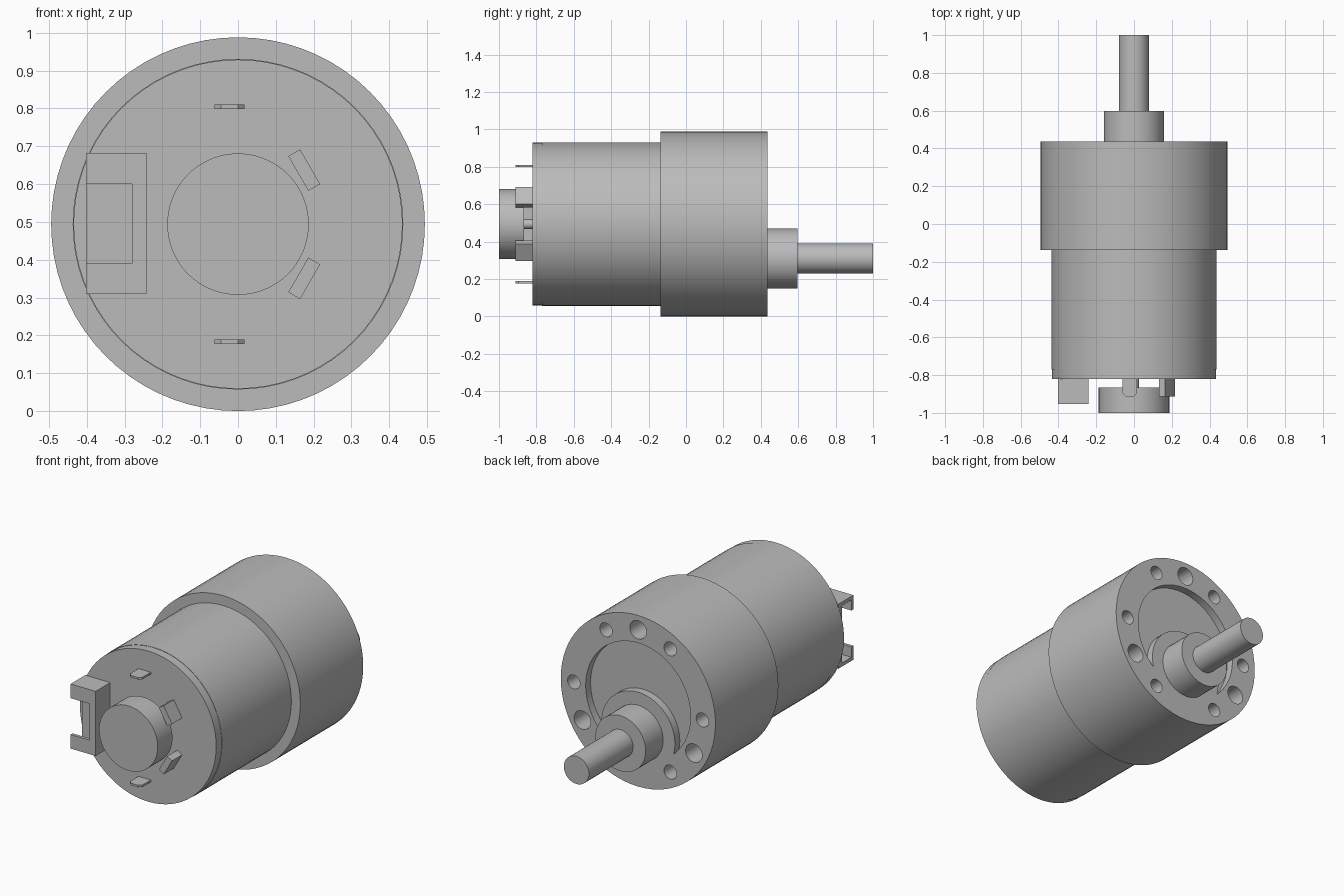
import bpy
import bmesh
from math import sin, cos, radians, atan2, sqrt, tau

old = bpy.data.objects.get("Cube")
if old:
    bpy.data.objects.remove(old, do_unlink=True)

CZ = 0.494        # height of the motor axis
SHAFT_Z = 0.31    # height of the offset output shaft

grey = bpy.data.materials.new("plain_grey")
grey.use_nodes = True
grey.diffuse_color = (0.5, 0.5, 0.5, 1)
bsdf = next(n for n in grey.node_tree.nodes if n.type == 'BSDF_PRINCIPLED')
bsdf.inputs["Base Color"].default_value = (0.5, 0.5, 0.5, 1)
bsdf.inputs["Roughness"].default_value = 0.6


def arc(x, z, r, a0=0.0, a1=tau, n=72, closed=True):
    """Points (x, z) along a circle or arc."""
    steps = n if closed else n - 1
    return [(x + r * cos(a0 + (a1 - a0) * i / steps),
             z + r * sin(a0 + (a1 - a0) * i / steps)) for i in range(n)]


def rect(x0, x1, z0, z1):
    return [(x0, z0), (x1, z0), (x1, z1), (x0, z1)]


def build(name, prisms):
    """One object from several outlines extruded along y."""
    bm = bmesh.new()
    for points, y0, y1 in prisms:
        face = bm.faces.new([bm.verts.new((x, y0, z)) for x, z in points])
        ext = bmesh.ops.extrude_face_region(bm, geom=[face])
        moved = [v for v in ext["geom"] if isinstance(v, bmesh.types.BMVert)]
        bmesh.ops.translate(bm, vec=(0, y1 - y0, 0), verts=moved)
    bmesh.ops.recalc_face_normals(bm, faces=bm.faces)
    mesh = bpy.data.meshes.new(name)
    bm.to_mesh(mesh)
    bm.free()
    mesh.materials.append(grey)
    ob = bpy.data.objects.new(name, mesh)
    bpy.context.collection.objects.link(ob)
    return ob


def activate(ob):
    bpy.ops.object.select_all(action='DESELECT')
    ob.select_set(True)
    bpy.context.view_layer.objects.active = ob


def smooth(ob):
    activate(ob)
    bpy.ops.object.shade_smooth_by_angle(angle=radians(30))


def cut(ob, prisms):
    """Subtract extruded outlines from an object."""
    for prism in prisms:
        cutter = build("cutter", [prism])
        cutter.hide_render = True
        activate(ob)
        mod = ob.modifiers.new("cut", 'BOOLEAN')
        mod.operation = 'DIFFERENCE'
        mod.solver = 'EXACT'
        mod.object = cutter
        bpy.ops.object.modifier_apply(modifier=mod.name)
        bpy.data.objects.remove(cutter, do_unlink=True)


# Gearbox housing with mounting holes and a crescent recess
FACE = 0.437
gearbox = build("gearbox_housing", [(arc(0, CZ, 0.494), -0.137, FACE)])
holes = [(60 * i, 0.04) for i in range(6)] + [(90 + 120 * i, 0.053) for i in range(3)]
cutters = [(arc(0.411 * cos(radians(a)), CZ + 0.411 * sin(radians(a)), r, n=24),
            FACE - 0.12, FACE + 0.05) for a, r in holes]

recess_r, pad_r, drop = 0.335, 0.235, CZ - SHAFT_Z
tip_z = (pad_r ** 2 - recess_r ** 2 - drop ** 2) / (2 * drop)
tip_x = sqrt(recess_r ** 2 - tip_z ** 2)
a_out, a_pad = atan2(tip_z, tip_x), atan2(tip_z + drop, tip_x)
half = tau / 2
crescent = arc(0, CZ, recess_r, a_out, half - a_out, 56, False)
crescent += arc(0, SHAFT_Z, pad_r, half - a_pad, a_pad, 40, False)[1:-1]
cutters.append((crescent, FACE - 0.045, FACE + 0.05))
cut(gearbox, cutters)
smooth(gearbox)

# Motor can with a slightly narrower end cap
smooth(build("motor_can", [(arc(0, CZ, 0.437), -0.77, -0.13)]))
smooth(build("motor_end_cap", [(arc(0, CZ, 0.435), -0.82, -0.765)]))

# Output side
smooth(build("shaft_boss", [(arc(0, SHAFT_Z, 0.16, n=48), FACE - 0.01, 0.597)]))
smooth(build("output_shaft", [(arc(0, SHAFT_Z, 0.08, n=40), 0.59, 1.0)]))

# Encoder disc on its thin axle
smooth(build("encoder_axle", [(arc(0, CZ, 0.026, n=24), -0.87, -0.815)]))
smooth(build("encoder_disc", [(arc(0, CZ, 0.187), -1.0, -0.865)]))

# Sensor blocks and flat terminals, mirrored above and below the axis
for side, label in ((1, "upper"), (-1, "lower")):
    cx, cz, ca, sa = 0.175, CZ + side * 0.143, cos(radians(60)), -side * sin(radians(60))
    block = [(cx + u * ca - v * sa, cz + u * sa + v * ca)
             for u, v in rect(-0.053, 0.053, -0.018, 0.018)]
    build(label + "_sensor", [(block, -0.912, -0.815)])

    # terminal outline is in x and y, with clipped tip corners
    tip = [(-0.062, -0.815), (-0.062, -0.895), (-0.045, -0.912),
           (0.0, -0.912), (0.017, -0.895), (0.017, -0.815)]
    z = CZ + side * 0.311
    bm = bmesh.new()
    bottom = [bm.verts.new((x, y, z - 0.006)) for x, y in tip]
    top = [bm.verts.new((x, y, z + 0.006)) for x, y in tip]
    bm.faces.new(bottom)
    bm.faces.new(top)
    for i in range(len(tip)):
        j = (i + 1) % len(tip)
        bm.faces.new((bottom[i], bottom[j], top[j], top[i]))
    bmesh.ops.recalc_face_normals(bm, faces=bm.faces)
    mesh = bpy.data.meshes.new(label + "_terminal")
    bm.to_mesh(mesh)
    bm.free()
    mesh.materials.append(grey)
    bpy.context.collection.objects.link(bpy.data.objects.new(label + "_terminal", mesh))

# Cable connector, hollow and open to the side, with a front notch
connector = build("cable_connector", [(rect(-0.402, -0.242, 0.309, 0.682), -0.953, -0.815)])
cut(connector, [
    (rect(-0.45, -0.28, 0.33, 0.661), -0.935, -0.85),
    (rect(-0.45, -0.28, 0.39, 0.60), -1.0, -0.90),
])
bpy.ops.object.select_all(action='DESELECT')
